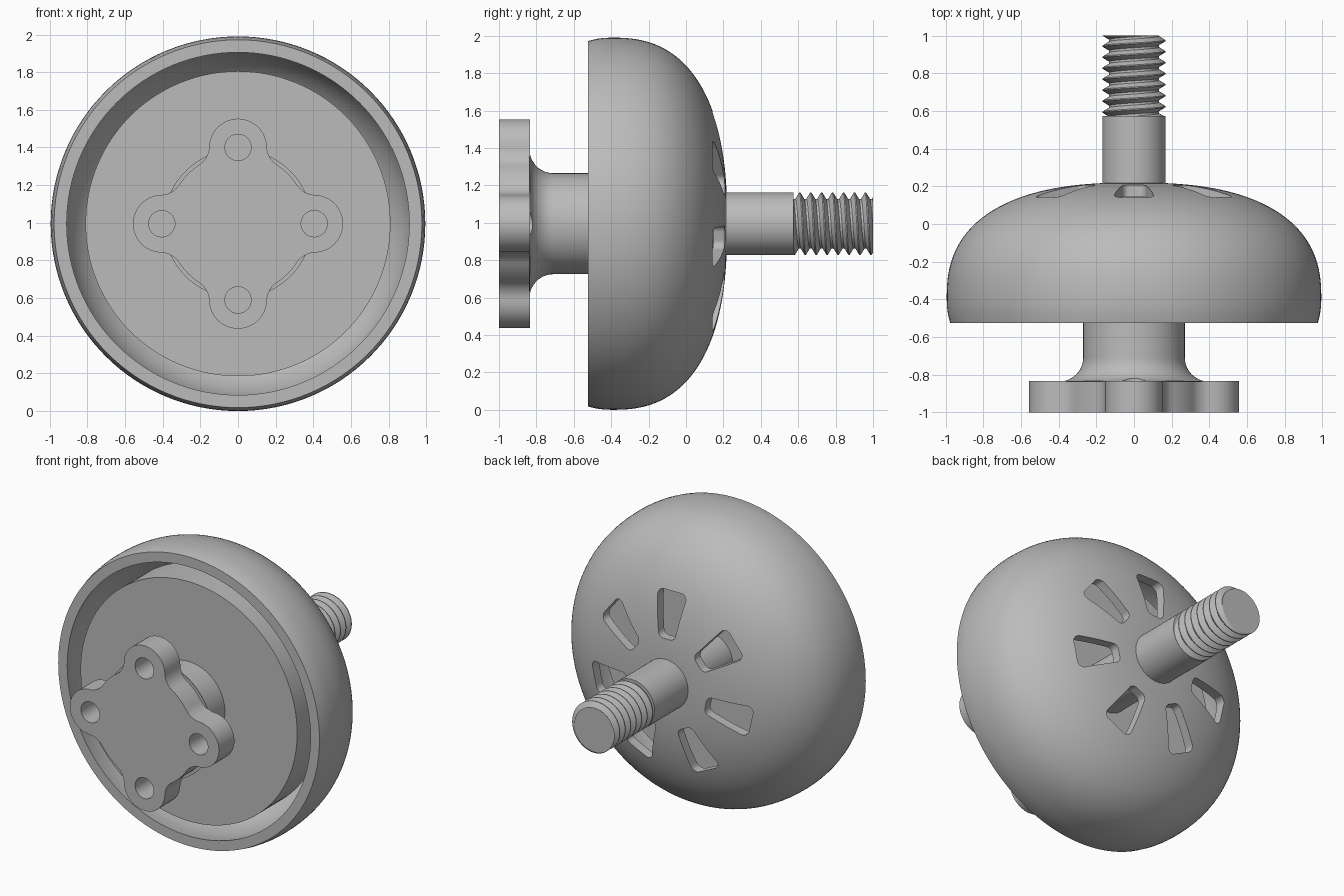
import bpy, bmesh
from math import sin, cos, pi, acos, radians, floor
from mathutils import Vector

if "Cube" in bpy.data.objects:
    bpy.data.objects.remove(bpy.data.objects["Cube"])

C = 0.995          # height of the main axis
SHAFT_R = 0.167

grey = bpy.data.materials.new("plain grey")
grey.use_nodes = True
COLOR = (0.5, 0.5, 0.5, 1)
grey.diffuse_color = COLOR
grey.node_tree.nodes["Principled BSDF"].inputs["Base Color"].default_value = COLOR


def finish(bm, name):
    bmesh.ops.remove_doubles(bm, verts=bm.verts, dist=1e-5)
    bmesh.ops.recalc_face_normals(bm, faces=bm.faces)
    mesh = bpy.data.meshes.new(name)
    bm.to_mesh(mesh)
    bm.free()
    mesh.materials.append(grey)
    ob = bpy.data.objects.new(name, mesh)
    bpy.context.collection.objects.link(ob)
    return ob


def lathe(name, profile, steps=128, closed=False):
    """Revolve (y, radius) points around the main axis."""
    bm = bmesh.new()
    vs = [bm.verts.new((0, y, C + r)) for y, r in profile]
    pairs = list(zip(vs, vs[1:])) + ([(vs[-1], vs[0])] if closed else [])
    edges = [bm.edges.new(p) for p in pairs]
    bmesh.ops.spin(bm, geom=vs + edges, cent=(0, 0, C), axis=(0, 1, 0),
                   angle=2 * pi, steps=steps, use_merge=True)
    return finish(bm, name)


def prism(bm, outline, y0, y1):
    """Extrude an (x, z) outline along y; z is measured from the axis."""
    face = bm.faces.new([bm.verts.new((x, y0, C + z)) for x, z in outline])
    new = bmesh.ops.extrude_face_region(bm, geom=[face])["geom"]
    verts = [g for g in new if isinstance(g, bmesh.types.BMVert)]
    bmesh.ops.translate(bm, verts=verts, vec=(0, y1 - y0, 0))


def arc(cx, cz, r, a0, a1, n=10):
    return [(cx + r * cos(a0 + (a1 - a0) * i / n),
             cz + r * sin(a0 + (a1 - a0) * i / n)) for i in range(n + 1)]


def turn(points, a):
    return [(x * cos(a) - z * sin(a), x * sin(a) + z * cos(a)) for x, z in points]


def cut(ob, cutter):
    mod = ob.modifiers.new("cut", 'BOOLEAN')
    mod.operation, mod.solver, mod.object = 'DIFFERENCE', 'EXACT', cutter
    bpy.context.view_layer.objects.active = ob
    bpy.ops.object.modifier_apply(modifier=mod.name)


# Domed bell: a thin rounded shell, open at the front
def dome(radius, depth, n=40):
    pts = [(-0.4 + depth * sin(t) ** 0.8, radius * cos(t) ** 0.8)
           for t in (pi / 2 * 0.95 * i / n for i in range(n + 1))]
    return [p for p in pts if p[1] > 0.15]


outer = [(-0.525, 0.977), (-0.48, 0.988), (-0.44, 0.993)] + dome(0.995, 0.62)
inner = [(-0.525, 0.91), (-0.46, 0.922)] + dome(0.927, 0.56)
outer.append((outer[-1][0], 0.14))
inner.append((inner[-1][0], 0.14))
bell = lathe("bell", outer + inner[::-1], closed=True)

# Seven tapered vent slots with rounded corners
bm = bmesh.new()
for k in range(7):
    slot = (arc(0.56, 0.065, 0.04, 0.1, pi / 2, 6) + arc(0.34, 0.025, 0.04, pi / 2, pi, 6)
            + arc(0.34, -0.025, 0.04, pi, 1.5 * pi, 6) + arc(0.56, -0.065, 0.04, 1.5 * pi, 2 * pi - 0.1, 6))
    prism(bm, turn(slot, pi / 2 + 2 * pi * k / 7), -0.1, 0.4)
slots = finish(bm, "slot_cutter")
cut(bell, slots)

# Inner disc, flush with the rim and separated from it by a groove
disc = lathe("inner_disc", [(-0.525, 0), (-0.525, 0.81), (-0.26, 0.81), (-0.26, 0)])

# Hub with a concave fillet into the flange
fillet = [(-0.835 + 0.125 - 0.125 * sin(a), 0.27 + 0.125 * (1 - cos(a)))
          for a in (pi / 2 * i / 12 for i in range(13))]
hub = lathe("hub", [(-0.5, 0), (-0.5, 0.27)] + fillet + [(-0.84, 0.395), (-0.84, 0)])

# Four-lobed flange: lobes blended into a round body
BODY, LOBE, DIST, BLEND = 0.375, 0.153, 0.405, 0.12
near, far = LOBE + BLEND, BODY + BLEND
a = acos((far ** 2 + DIST ** 2 - near ** 2) / (2 * far * DIST))
fx, fz = far * cos(a), far * sin(a)
b = acos((fx - DIST) / near)          # tangent direction on the lobe
outline = []
for k in range(4):
    quarter = (arc(DIST, 0, LOBE, -b, b, 24) + arc(fx, fz, BLEND, b - pi, a - pi, 10)[1:]
               + arc(0, 0, BODY, a, pi / 2 - a, 8)[1:] + arc(fz, fx, BLEND, 1.5 * pi - a, 1.5 * pi - b, 10)[1:-1])
    outline += turn(quarter, k * pi / 2)
bm = bmesh.new()
prism(bm, outline, -1, -0.835)
flange = finish(bm, "flange")

# Bolt holes
bm = bmesh.new()
for k in range(4):
    hole = arc(DIST, 0, 0.07, 0, 2 * pi, 32)[:-1]
    prism(bm, turn(hole, k * pi / 2), -1.1, -0.6)
holes = finish(bm, "hole_cutter")
cut(flange, holes)
cut(hub, holes)

# Plain shaft, running through the bell to the disc
shaft = lathe("shaft", [(-0.3, 0), (-0.3, SHAFT_R), (0.575, SHAFT_R), (0.575, 0)], 64)

# Threaded end: helical rows, clamped flat at the tip
PITCH, DEPTH, N = 0.0585, 0.034, 64


def thread_radius(phase):
    p = abs((phase - floor(phase)) * 2 - 1)       # 1 at the crest, 0 at the root
    return SHAFT_R - DEPTH * min(1, max(0, (0.9 - p) / 0.7))


bm = bmesh.new()
rows = []
for j in range(-20, 165):
    row = []
    for i in range(N + 1):
        y = min(1, max(0.55, 0.55 + PITCH * (j / 20 + i / N)))
        r = thread_radius((y - 0.55) / PITCH - i / N)
        t = 2 * pi * i / N
        row.append(bm.verts.new((r * sin(t), y, C + r * cos(t))))
    rows.append(row)
for low, high in zip(rows, rows[1:]):
    for i in range(N):
        quad = (low[i], low[i + 1], high[i + 1], high[i])
        if len({tuple(round(c, 6) for c in v.co) for v in quad}) > 2:
            bm.faces.new(quad)
bm.faces.new(rows[-1][:-1])
bm.faces.new(rows[0][:-1])
thread = finish(bm, "thread")

# Remove the cutters and smooth the rounded surfaces
for cutter in (slots, holes):
    bpy.data.objects.remove(cutter)
bpy.ops.object.select_all(action='DESELECT')
for ob in (bell, disc, hub, flange, shaft, thread):
    ob.select_set(True)
    bpy.context.view_layer.objects.active = ob
bpy.ops.object.shade_smooth_by_angle(angle=radians(28))
